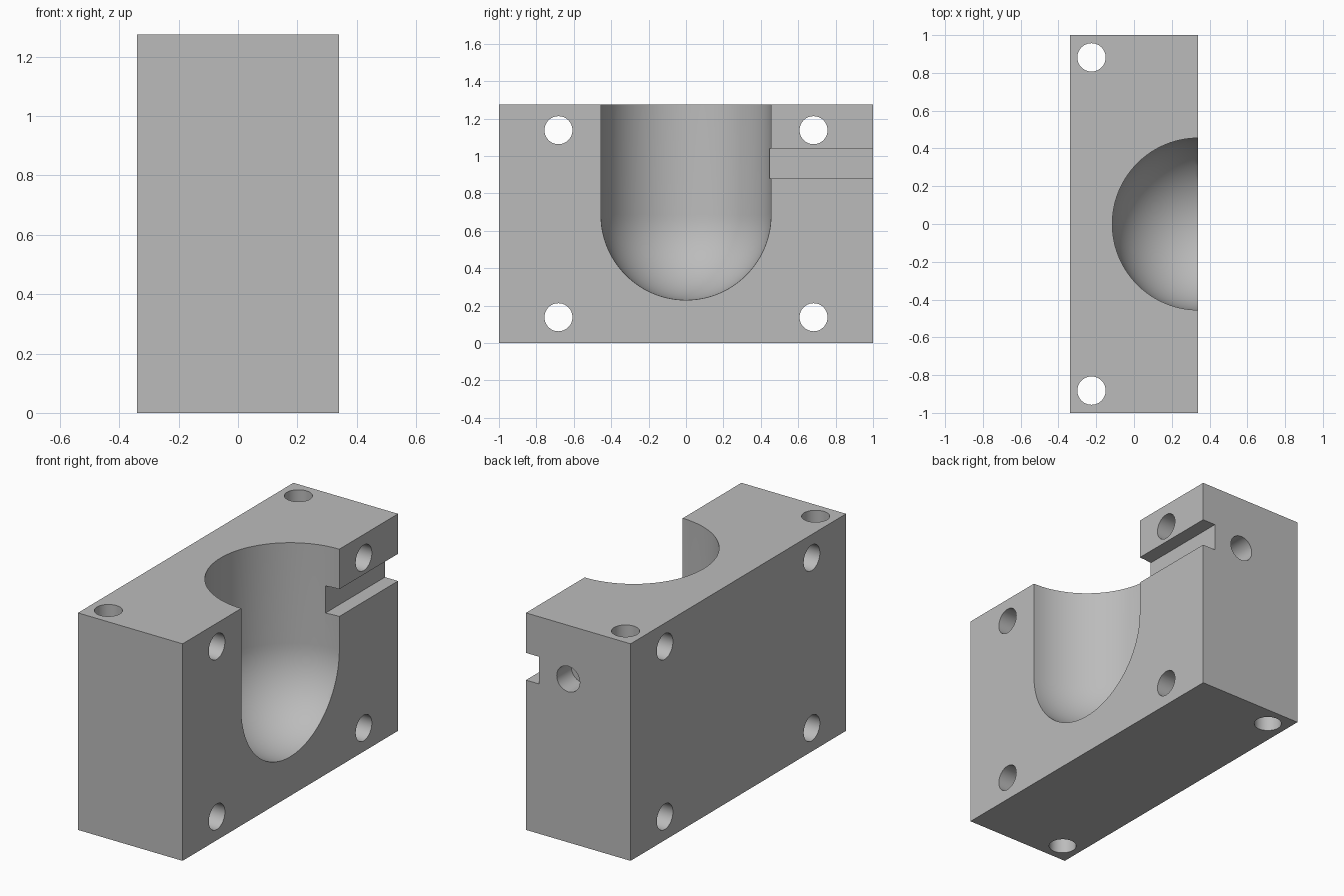
import bpy
import bmesh
from math import pi
from mathutils import Matrix, Vector

cube = bpy.data.objects.get("Cube")
if cube:
    bpy.data.objects.remove(cube, do_unlink=True)

WIDTH, LENGTH, HEIGHT = 0.68, 2.0, 1.275
FACE_X = WIDTH / 2          # open face of the block
CAVITY_R, CAVITY_Z = 0.455, 0.685
HOLE_R = 0.075

grey = bpy.data.materials.new("plain_grey")
grey.use_nodes = True
colour = (0.5, 0.5, 0.5, 1)
grey.diffuse_color = colour
grey.node_tree.nodes["Principled BSDF"].inputs["Base Color"].default_value = colour


def make_object(name, bm):
    bmesh.ops.recalc_face_normals(bm, faces=bm.faces)
    mesh = bpy.data.meshes.new(name)
    bm.to_mesh(mesh)
    bm.free()
    mesh.materials.append(grey)
    obj = bpy.data.objects.new(name, mesh)
    bpy.context.collection.objects.link(obj)
    return obj


def box(name, low, high):
    low, high = Vector(low), Vector(high)
    bm = bmesh.new()
    place = Matrix.Translation((low + high) / 2) @ Matrix.Diagonal((*(high - low), 1))
    bmesh.ops.create_cube(bm, size=1, matrix=place)
    return make_object(name, bm)


def drill(name, centre, axis, length):
    bm = bmesh.new()
    turn = Vector(axis).to_track_quat("Z", "Y").to_matrix().to_4x4()
    bmesh.ops.create_cone(bm, cap_ends=True, segments=48, radius1=HOLE_R, radius2=HOLE_R,
                          depth=length, matrix=Matrix.Translation(centre) @ turn)
    return make_object(name, bm)


def round_bottomed_cavity():
    # Spin a quarter arc and a straight side around the vertical axis
    bm = bmesh.new()
    steps = 24
    points = [Matrix.Rotation(i / steps * pi / 2, 3, "Y") @ Vector((0, 0, -CAVITY_R))
              for i in range(steps + 1)]
    points = [Vector((abs(p.x), 0, p.z + CAVITY_Z)) for p in points]
    points += [Vector((CAVITY_R, 0, HEIGHT + 0.1)), Vector((0, 0, HEIGHT + 0.1))]
    verts = [bm.verts.new(p) for p in points]
    edges = [bm.edges.new(pair) for pair in zip(verts, verts[1:])]
    bmesh.ops.spin(bm, geom=verts + edges, cent=(0, 0, 0), axis=(0, 0, 1),
                   angle=2 * pi, steps=96)
    bmesh.ops.remove_doubles(bm, verts=bm.verts, dist=0.0005)
    bmesh.ops.translate(bm, verts=bm.verts, vec=(FACE_X, 0, 0))
    return make_object("cavity_cutter", bm)


# Main block
block = box("mould_block", (-FACE_X, -LENGTH / 2, 0), (FACE_X, LENGTH / 2, HEIGHT))

# Cavity and the side slot leading into it
cutters = [round_bottomed_cavity(),
           box("slot_cutter", (FACE_X - 0.085, 0.2, 0.88), (FACE_X + 0.1, 1.1, 1.04))]

# Through holes: four across the block, two vertical
for side in (-1, 1):
    for z in (0.138, 1.138):
        cutters.append(drill("cross_hole_cutter", (0, side * 0.682, z), (1, 0, 0), 1))
    cutters.append(drill("vertical_hole_cutter", (-0.225, side * 0.882, HEIGHT / 2), (0, 0, 1), 2))

# Blind hole in the back end, beside the slot
cutters.append(drill("blind_hole_cutter", (0.065, 1, 0.96), (0, 1, 0), 0.27))

# Cut everything out of the block
bpy.context.view_layer.objects.active = block
for cutter in cutters:
    cut = block.modifiers.new(cutter.name, "BOOLEAN")
    cut.operation = "DIFFERENCE"
    cut.solver = "EXACT"
    cut.object = cutter
    bpy.ops.object.modifier_apply(modifier=cut.name)
    bpy.data.objects.remove(cutter, do_unlink=True)

# Smooth the curved walls, keep the rims sharp
bpy.ops.object.select_all(action="DESELECT")
block.select_set(True)
bpy.ops.object.shade_smooth_by_angle(angle=pi / 6)
